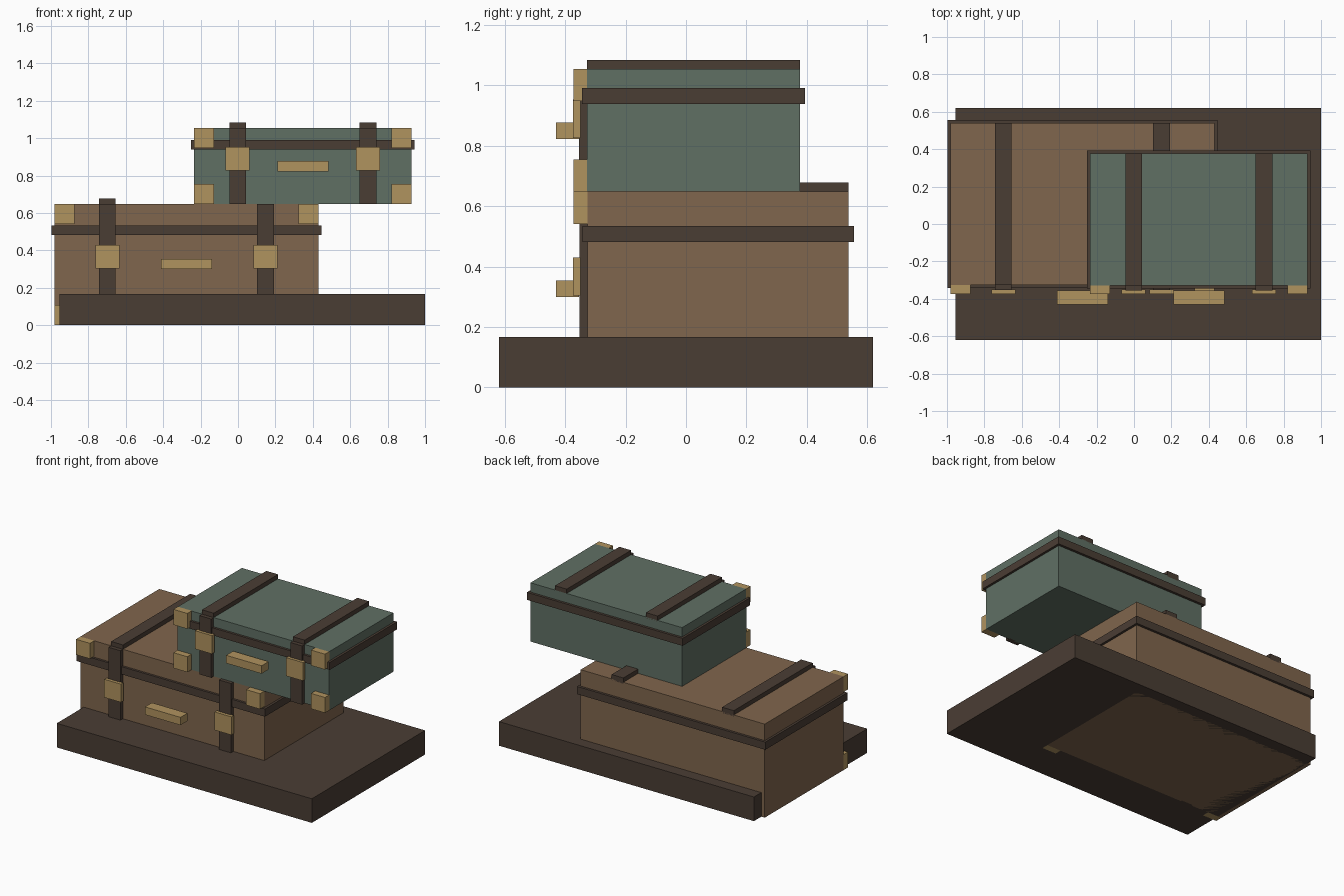
import bpy

if "Cube" in bpy.data.objects:
    bpy.data.objects.remove(bpy.data.objects["Cube"])


def material(name, srgb):
    m = bpy.data.materials.new(name)
    lin = [((c / 255 + 0.055) / 1.055) ** 2.4 for c in srgb]
    m.diffuse_color = (*lin, 1)
    m.use_nodes = True
    m.node_tree.nodes["Principled BSDF"].inputs["Base Color"].default_value = m.diffuse_color
    return m


DARK = material("dark_leather", (74, 61, 52))
BROWN = material("brown_leather", (128, 102, 77))
GREEN = material("green_cloth", (96, 112, 100))
BRASS = material("brass", (176, 147, 95))


def box(name, x, y, z, mat):
    """Box from (min, max) pairs on each axis."""
    bpy.ops.mesh.primitive_cube_add(size=1)
    ob = bpy.context.object
    ob.name = name
    for v in ob.data.vertices:
        v.co = [r[1] if c > 0 else r[0] for c, r in zip(v.co, (x, y, z))]
    ob.data.materials.append(mat)
    return ob


def around(centre, width):
    return (centre - width / 2, centre + width / 2)


def suitcase(name, x, y, z, band_z, buckle_z, handle_z, mat):
    cx, w = (x[0] + x[1]) / 2, x[1] - x[0]
    front, top = y[0], z[1]
    box(name + "_body", x, y, z, mat)

    # Band around the lid line
    box(name + "_lid_band", (x[0] - 0.016, x[1] + 0.016),
        (y[0] - 0.016, y[1] + 0.017), band_z, DARK)

    # Carry handle, standing just off the front
    box(name + "_handle", around(cx, 0.272), (-0.431, -0.355), handle_z, BRASS)

    for side, s in (("left", -1), ("right", 1)):
        # Strap over the top and down the front, with its buckle
        sx = cx + s * 0.3 * w
        box(f"{name}_top_strap_{side}", around(sx, 0.09), y,
            (top - 0.01, top + 0.03), DARK)
        box(f"{name}_front_strap_{side}", around(sx, 0.09),
            (front - 0.027, front + 0.01), z, DARK)
        box(f"{name}_buckle_{side}", around(sx, 0.128),
            (-0.375, -0.349), buckle_z, BRASS)

        # Brass corner blocks on the front
        edge = cx + s * w / 2
        inner = edge - s * 0.107
        cxr = (min(edge, inner), max(edge, inner))
        for level, cz in (("lower", (z[0], z[0] + 0.107)),
                          ("upper", (top - 0.107, top))):
            box(f"{name}_{level}_corner_{side}", cxr,
                (-0.373, -0.324), cz, BRASS)


# Plinth
box("base", (-0.955, 1.0), (-0.62, 0.62), (0, 0.167), DARK)

# Large case sunk into the plinth, small case stacked on it
suitcase("large_case", (-0.981, 0.43), (-0.326, 0.539), (0, 0.648),
         (0.481, 0.534), (0.304, 0.43), (0.3, 0.354), BROWN)
suitcase("small_case", (-0.234, 0.928), (-0.328, 0.377), (0.648, 1.055),
         (0.939, 0.991), (0.826, 0.953), (0.823, 0.878), GREEN)
